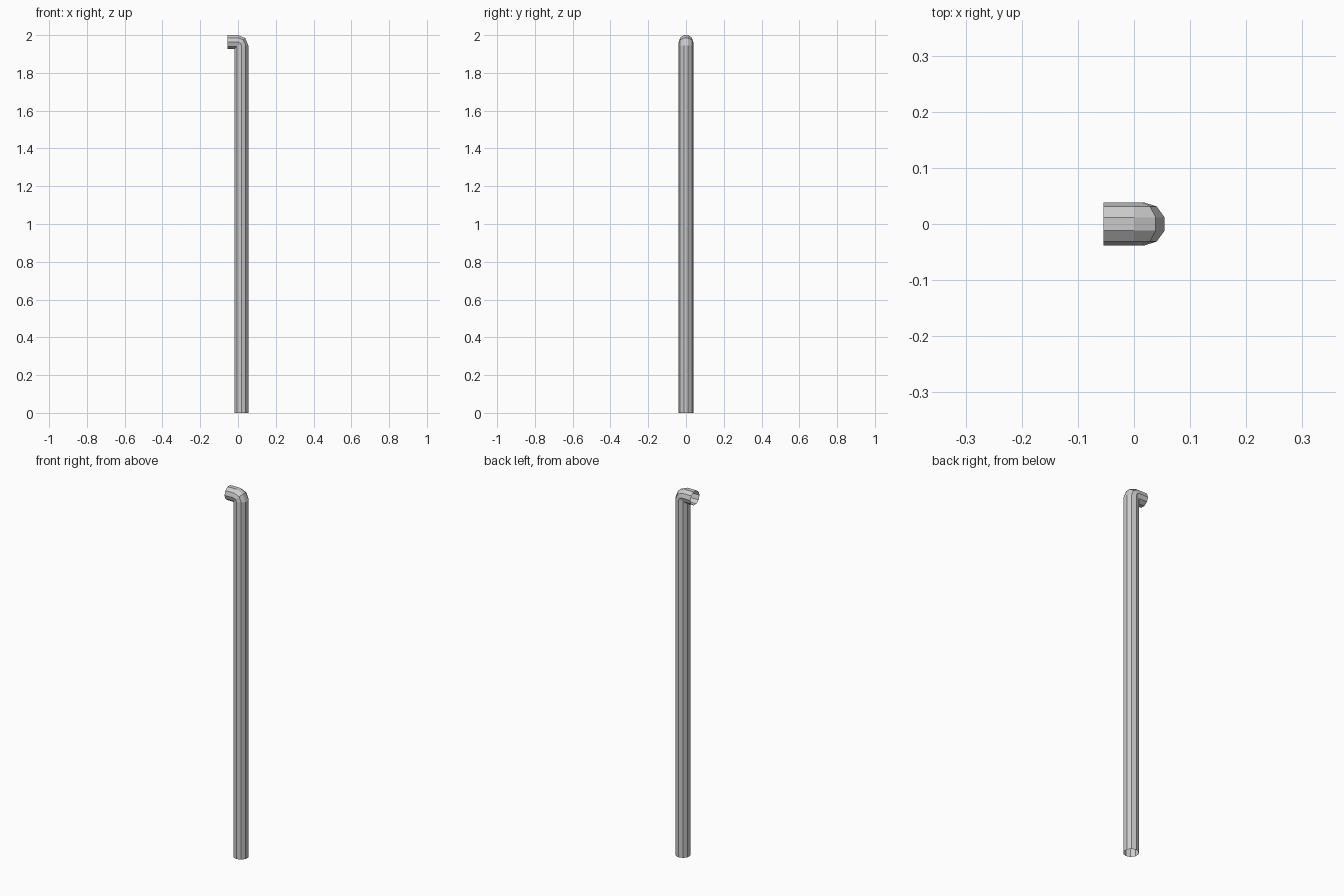
import bpy, bmesh, math
from mathutils import Vector

if "Cube" in bpy.data.objects:
    bpy.data.objects.remove(bpy.data.objects["Cube"])

SIDES, R = 10, 0.0385                      # tube cross-section
FLAT = R * math.cos(math.pi / SIDES)       # centre to flat side
BEND = 0.018                               # bend radius of the centre line
X_OUT, TOP = 0.0545, 2.0
cx = X_OUT - FLAT - BEND                   # bend centre
cz = TOP - FLAT - BEND

# path stations: centre and outward direction of the bend, from foot to spout
stations = [(Vector((cx + BEND, 0, 0)), 0.0)]
for a in (0, math.pi / 4, math.pi / 2):
    stations.append((Vector((cx + BEND * math.cos(a), 0, cz + BEND * math.sin(a))), a))
stations.append((Vector((-X_OUT, 0, cz + BEND)), math.pi / 2))

# open tube swept along the stations
bm = bmesh.new()
rings = []
for c, a in stations:
    out, side = Vector((math.cos(a), 0, math.sin(a))), Vector((0, 1, 0))
    ring = []
    for i in range(SIDES):
        t = 2 * math.pi * (i + 0.5) / SIDES
        ring.append(bm.verts.new(c + R * (math.cos(t) * out + math.sin(t) * side)))
    rings.append(ring)
for lo, hi in zip(rings, rings[1:]):
    for i in range(SIDES):
        j = (i + 1) % SIDES
        bm.faces.new((lo[i], lo[j], hi[j], hi[i]))

mesh = bpy.data.meshes.new("bent_pipe")
bm.to_mesh(mesh)
bm.free()
pipe = bpy.data.objects.new("bent_pipe", mesh)
bpy.context.collection.objects.link(pipe)
